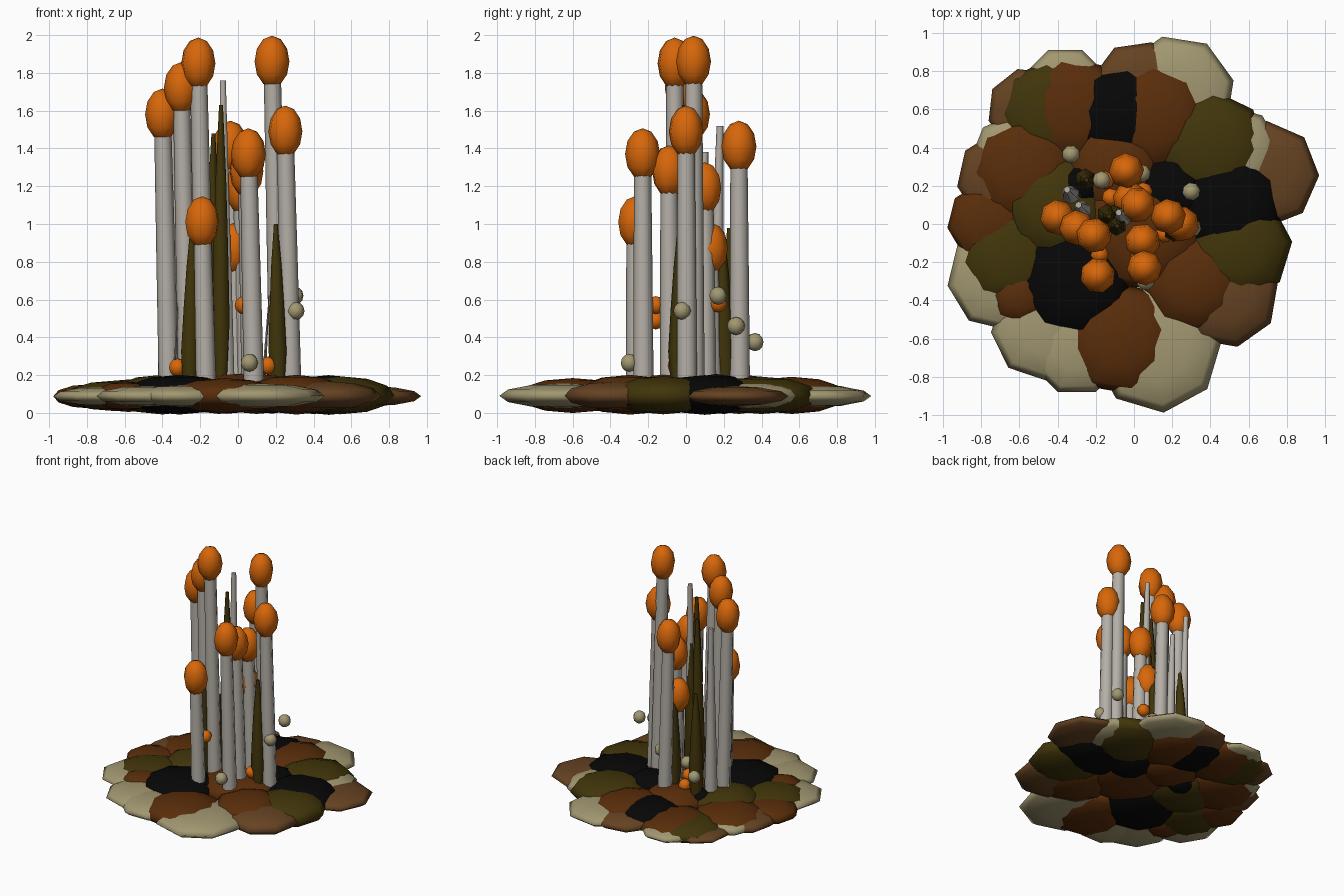
import bpy, bmesh, random
from math import hypot
from mathutils import Vector, Matrix

random.seed(4)
cube = bpy.data.objects.get("Cube")
if cube:
    bpy.data.objects.remove(cube, do_unlink=True)


def material(name, colour):
    mat = bpy.data.materials.new(name)
    mat.use_nodes = True
    mat.diffuse_color = (*colour, 1)
    mat.node_tree.nodes["Principled BSDF"].inputs["Base Color"].default_value = (*colour, 1)
    return mat


MATS = {
    "tan": material("tan", (.36, .31, .165)),
    "brown": material("brown", (.13, .055, .016)),
    "rust": material("rust", (.1, .026, .003)),
    "olive": material("olive", (.052, .035, .003)),
    "black": material("black", (.002, .002, .002)),
    "orange": material("orange", (.68, .135, .003)),
    "grey": material("grey", (.46, .43, .385)),
}


def finish(name, bm, colour, crease):
    """Smooth-shaded object, kept sharp where faces meet above the crease angle."""
    mesh = bpy.data.meshes.new(name)
    bm.to_mesh(mesh)
    bm.free()
    mesh.materials.append(MATS[colour])
    mesh.shade_smooth()
    mesh.set_sharp_from_angle(angle=crease)
    obj = bpy.data.objects.new(name, mesh)
    bpy.context.collection.objects.link(obj)
    return obj


def ellipsoid(name, colour, centre, radius, height, sides=8, rings=6):
    """Low-poly ball, turned at random about its upright axis."""
    bm = bmesh.new()
    bmesh.ops.create_uvsphere(bm, u_segments=sides, v_segments=rings, radius=1)
    spin = Matrix.Rotation(random.uniform(0, 1), 4, "Z")
    size = Matrix.Diagonal((radius, radius, height, 1))
    bm.transform(Matrix.Translation(centre) @ spin @ size)
    return finish(name, bm, colour, 3)


def shaft(name, colour, foot, tip, radii, sides=8):
    """Straight tube from foot to tip with evenly spaced radii."""
    bm = bmesh.new()
    foot, tip = Vector(foot), Vector(tip)
    loops = []
    for i, radius in enumerate(radii):
        centre = foot.lerp(tip, i / (len(radii) - 1))
        ring = bmesh.ops.create_circle(bm, segments=sides, radius=radius,
                                       matrix=Matrix.Translation(centre))
        loops.append(ring["verts"])
    for low, high in zip(loops, loops[1:]):
        for i in range(sides):
            j = (i + 1) % sides
            bm.faces.new((low[i], low[j], high[j], high[i]))
    bm.faces.new(loops[0])
    bm.faces.new(loops[-1])
    bmesh.ops.recalc_face_normals(bm, faces=bm.faces)
    return finish(name, bm, colour, 1.4)


# Overlapping flat mounds of the ground: x, y, radius
MOUNDS = {
    "tan": [(.22, .68, .31), (.12, -.65, .34), (-.36, .7, .23), (-.7, -.28, .28),
            (-.48, -.55, .27), (-.3, -.64, .26), (.52, .37, .25), (-.64, .36, .21)],
    "brown": [(.69, .26, .28), (.48, -.37, .28), (.03, .7, .26),
              (-.55, .6, .22), (-.68, .24, .25)],
    "rust": [(.31, -.3, .27), (-.07, -.6, .3), (-.77, .01, .21), (-.58, .28, .28),
             (-.6, -.37, .16), (.1, .56, .29), (-.33, .6, .28), (.05, -.02, .34),
             (-.1, .28, .25)],
    "olive": [(.4, .4, .3), (-.44, .59, .27), (.54, -.12, .29),
              (-.65, -.18, .26), (-.4, .08, .28)],
    "black": [(-.06, .57, .27), (.48, .1, .3), (-.31, -.29, .31),
              (.18, .16, .2), (-.28, .2, .12)],
}
for colour, mounds in MOUNDS.items():
    rise = .175 if colour in ("tan", "brown") else .192
    for x, y, radius in mounds:
        reach = hypot(x, y)
        thick = min(.105, rise - .165 * reach)
        ellipsoid(f"{colour}_mound", colour, (x, y, .107 - .025 * reach), radius, thick)

# Tall pale stalks with orange caps: x, y, height of cap centre
CAPS = [(-.4, .035, 1.58), (-.3, -.02, 1.72), (-.21, -.06, 1.85), (-.19, -.27, 1.01),
        (.18, .04, 1.86), (.25, 0, 1.49), (.055, -.23, 1.37), (-.04, .28, 1.41),
        (.045, -.09, 1.28), (.02, .1, 1.19), (-.02, .13, .87)]
for x, y, z in CAPS:
    foot = (x + .022 * z, y + .005, .1)
    shaft("stalk", "grey", foot, (x, y, z), (.054, .05, .045))
    ellipsoid("cap", "orange", (x, y, z), .093, .137)

# Bare pale stakes: x, y, height of tip
for x, y, z in [(-.08, .06, 1.76), (-.35, .18, 1.52), (-.29, .1, 1.38)]:
    shaft("stake", "grey", (x + .02, y - .03, .1), (x, y, z), (.05, .04, .028, .018), 6)

# Pointed olive blades: x, y, height of tip
for x, y, z in [(-.09, -.01, 1.63), (-.13, .04, 1.48), (-.25, .23, .98),
                (.2, -.03, 1), (-.02, .19, .96), (-.24, -.09, 1), (-.09, .06, 1.28)]:
    lean = random.uniform(-.02, .02)
    shaft("blade", "olive", (x + lean, y - lean, .1), (x, y, z),
          (.035, .055, .045, .032, .012), 6)

# Fine twigs scattered among the stalks
for x, y in [(-.42, .05), (-.34, -.03), (-.31, .02), (.14, .02), (.13, .07), (-.3, .15)]:
    tip = (x + random.uniform(0, .06), y, random.uniform(.5, 1.1))
    shaft("twig", "grey", (x, y, .15), tip, (.006, .002), 4)

# Small round berries: x, y, z
BERRIES = {
    "orange": [(-.32, -.05, .24), (.16, -.05, .25), (.03, -.16, .57), (-.18, -.16, .49),
               (.05, .17, .58), (-.12, .14, .25), (-.15, .23, .21)],
    "tan": [(.305, -.02, .54), (.3, .17, .62), (.06, -.3, .265),
            (.04, .265, .46), (-.33, .365, .375), (-.17, .23, .4)],
}
for colour, berries in BERRIES.items():
    for centre in berries:
        ellipsoid(f"{colour}_berry", colour, centre, .048, .048, 8)
